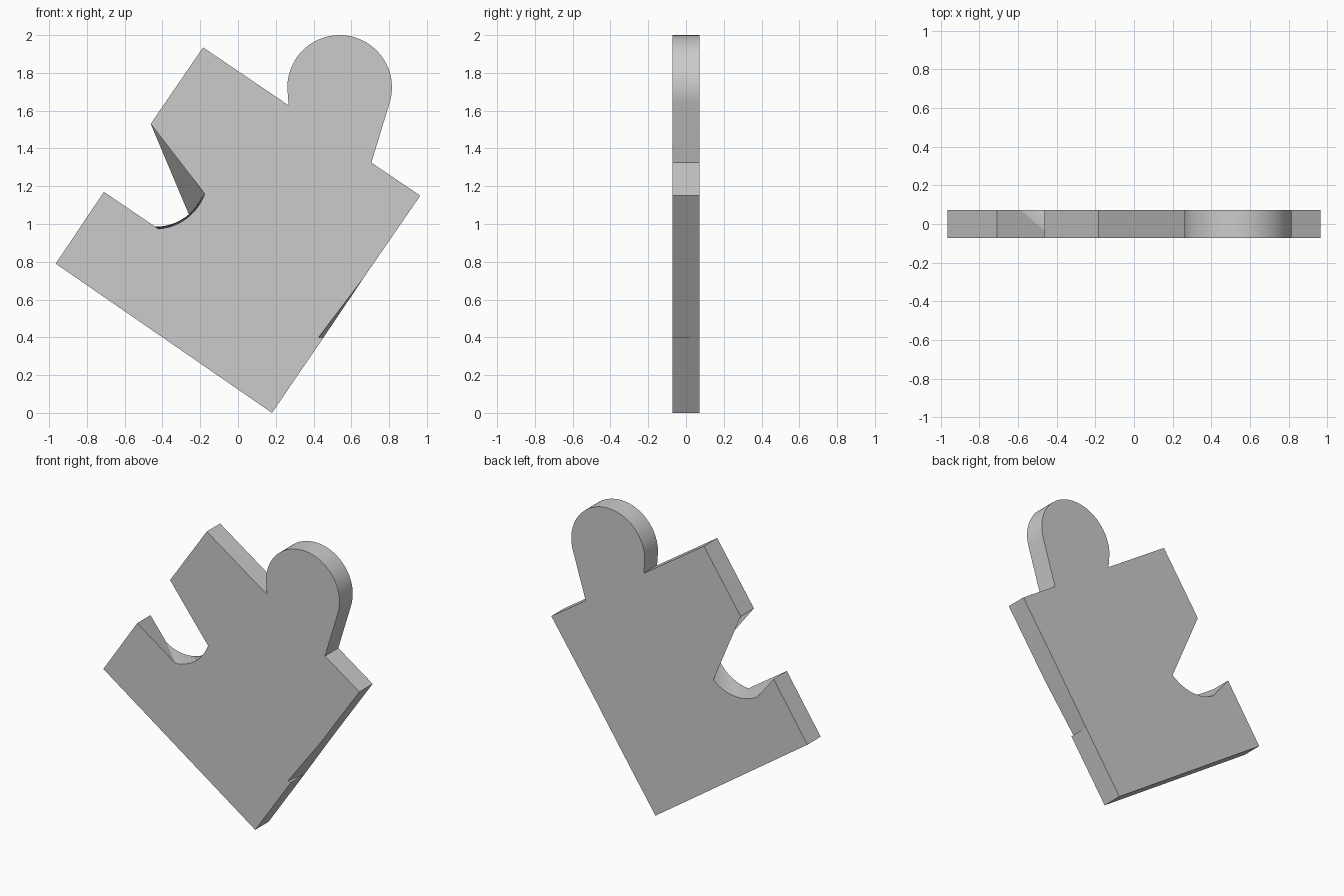
import bpy, bmesh, math

if "Cube" in bpy.data.objects:
    bpy.data.objects.remove(bpy.data.objects["Cube"])

HALF = 0.0715  # half thickness


def arc(cx, cz, r, a0, a1, n):
    """Points on a circle from angle a0 to a1 in degrees."""
    pts = []
    for i in range(n + 1):
        a = math.radians(a0 + (a1 - a0) * i / n)
        pts.append((cx + r * math.cos(a), cz + r * math.sin(a)))
    return pts


def outline(dent, socket_start, socket_end):
    """Piece outline, anticlockwise seen from the front."""
    pts = [(0.18, 0.0), (0.452, 0.398), dent, (0.672, 0.725)]
    # right corner, shoulder and round knob
    pts += [(0.965, 1.15), (0.706, 1.325)]
    pts += arc(0.538, 1.723, 0.277, -17, 180, 40)
    pts += [(0.268, 1.628), (-0.185, 1.935), (-0.462, 1.53)]
    # socket in the left edge
    pts += arc(-0.44, 1.253, 0.28, socket_start, socket_end, 16)
    pts += [(-0.71, 1.17), (-0.965, 0.79)]
    return pts


# The dent and the socket differ between the front and back faces
front = outline((0.425, 0.398), -19.5, -86)
back = outline((0.452, 0.398), -49, -122)

# Two faces joined by a wall
bm = bmesh.new()
f = [bm.verts.new((x, -HALF, z)) for x, z in front]
b = [bm.verts.new((x, HALF, z)) for x, z in back]
bm.faces.new(f)
bm.faces.new(b[::-1])
count = len(f)
for i in range(count):
    j = (i + 1) % count
    bm.faces.new((f[j], f[i], b[i], b[j]))
bmesh.ops.remove_doubles(bm, verts=bm.verts, dist=0.0005)
bmesh.ops.recalc_face_normals(bm, faces=bm.faces)

mesh = bpy.data.meshes.new("jigsaw_piece")
bm.to_mesh(mesh)
bm.free()
piece = bpy.data.objects.new("jigsaw_piece", mesh)
bpy.context.collection.objects.link(piece)
bpy.context.view_layer.objects.active = piece
piece.select_set(True)
bpy.ops.object.shade_smooth_by_angle(angle=math.radians(30))
